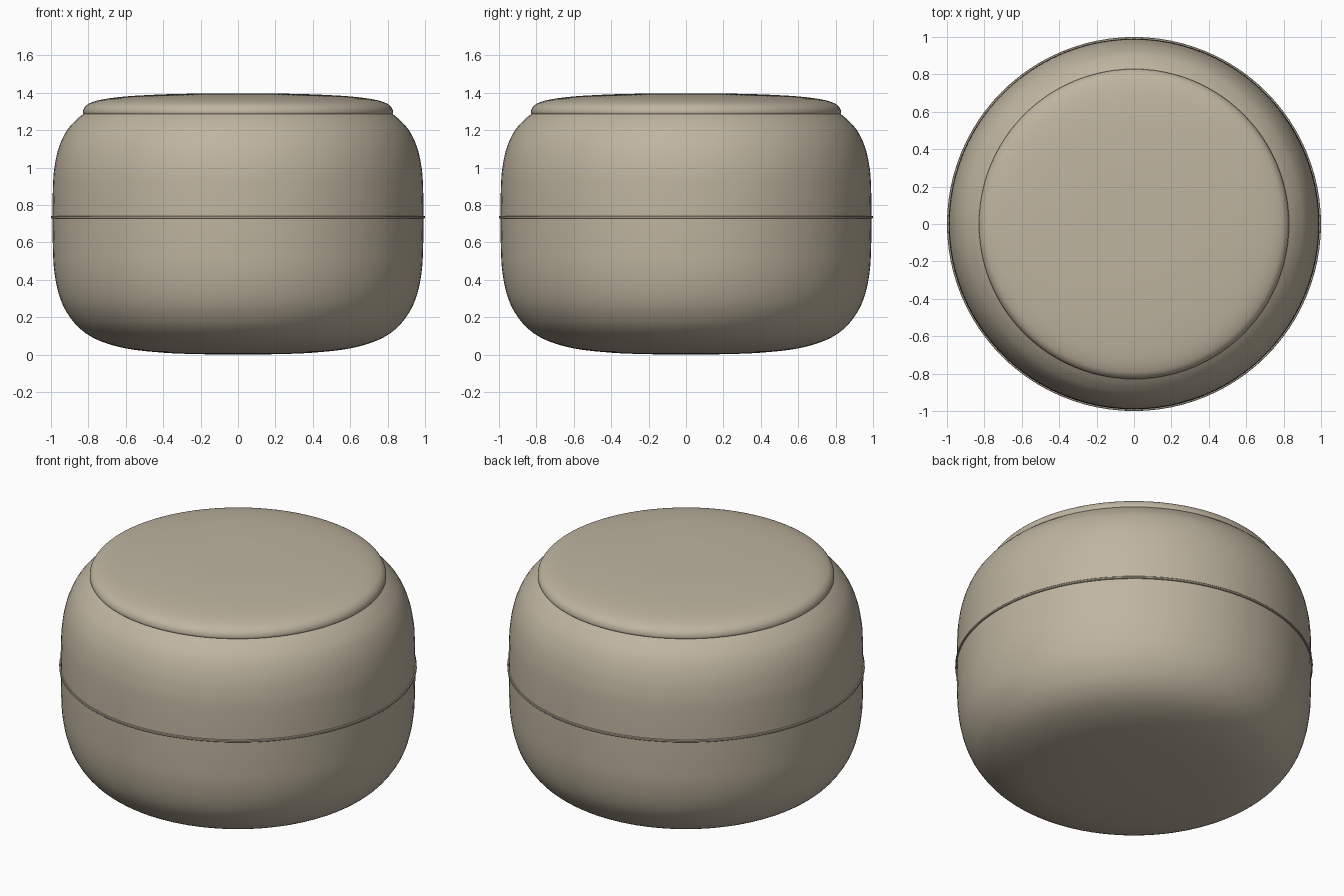
import bpy, bmesh, math

if "Cube" in bpy.data.objects:
    bpy.data.objects.remove(bpy.data.objects["Cube"])

clay = bpy.data.materials.new("warm beige")
clay.diffuse_color = (0.52, 0.46, 0.35, 1)
clay.use_nodes = True
clay.node_tree.nodes["Principled BSDF"].inputs["Base Color"].default_value = clay.diffuse_color


def smooth_curve(pts, steps=5):
    """Catmull-Rom curve through the profile points."""
    p = [pts[0]] + pts + [pts[-1]]
    out = []
    for i in range(1, len(p) - 2):
        for s in range(steps):
            t = s / steps
            out.append(tuple(
                0.5 * (2 * b + (c - a) * t + (2 * a - 5 * b + 4 * c - d) * t * t
                       + (3 * b - a - 3 * c + d) * t ** 3)
                for a, b, c, d in zip(*p[i - 1:i + 3])))
    return out + [pts[-1]]


def lathe(name, profile, sides=96, closed=False):
    """Spin an (r, z) profile round the z axis."""
    bm = bmesh.new()
    vs = [bm.verts.new((r, 0, z)) for r, z in profile]
    es = [bm.edges.new(e) for e in zip(vs, vs[1:])]
    if closed:
        es.append(bm.edges.new((vs[-1], vs[0])))
    bmesh.ops.spin(bm, geom=vs + es, cent=(0, 0, 0), axis=(0, 0, 1),
                   angle=math.tau, steps=sides, use_duplicate=False)
    bmesh.ops.remove_doubles(bm, verts=bm.verts, dist=0.0005)
    bmesh.ops.recalc_face_normals(bm, faces=bm.faces)
    me = bpy.data.meshes.new(name)
    bm.to_mesh(me)
    bm.free()
    ob = bpy.data.objects.new(name, me)
    bpy.context.collection.objects.link(ob)
    me.materials.append(clay)
    bpy.context.view_layer.objects.active = ob
    ob.select_set(True)
    bpy.ops.object.shade_smooth_by_angle(angle=math.radians(35))
    ob.select_set(False)
    return ob


# rounded drum body, ending at the step under the cap
lathe("body", smooth_curve([
    (0, 0), (0.2, 0.002), (0.4, 0.01), (0.6, 0.033), (0.75, 0.078), (0.85, 0.143),
    (0.92, 0.233), (0.96, 0.33), (0.983, 0.45), (0.99, 0.58), (0.992, 0.735),
    (0.99, 0.88), (0.983, 0.99), (0.96, 1.1), (0.92, 1.19), (0.87, 1.25),
    (0.825, 1.288)]) + [(0, 1.288)])

# thin seam ring round the middle
lathe("seam_ring", [(0.98, 0.728), (0.997, 0.728), (1.0, 0.731), (1.0, 0.739),
                    (0.997, 0.742), (0.98, 0.742)], closed=True)

# low domed cap
lathe("cap", [(0, 1.28)] + smooth_curve([
    (0.82, 1.28), (0.829, 1.295), (0.82, 1.322), (0.79, 1.345), (0.72, 1.365),
    (0.6, 1.38), (0.45, 1.389), (0.3, 1.394), (0.15, 1.395), (0, 1.395)]))
